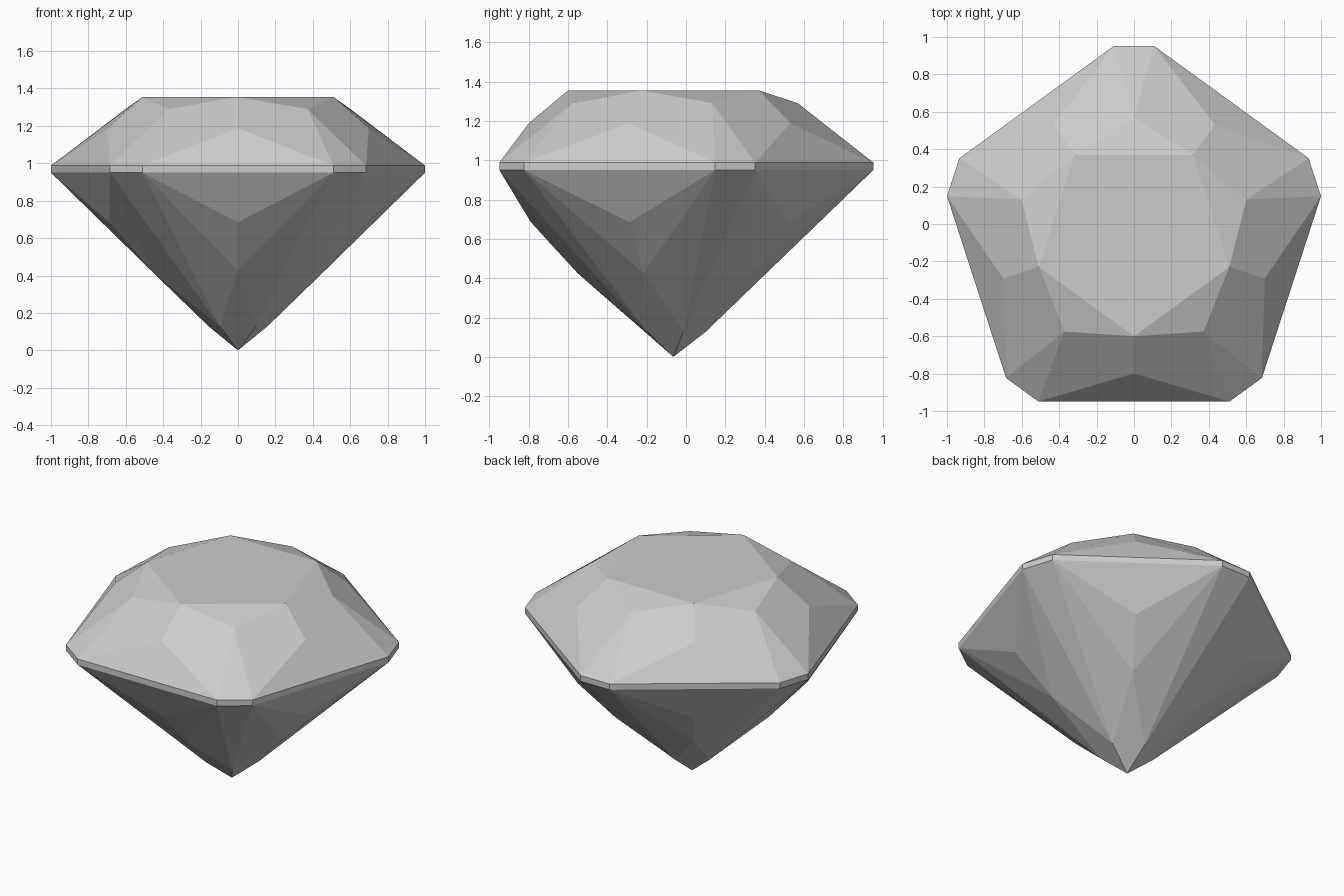
import bpy
import bmesh
from math import sin, cos, radians

cube = bpy.data.objects.get("Cube")
if cube:
    bpy.data.objects.remove(cube)

SIDES = 5
CENTRE_Y = -0.064
STEP = 360 / SIDES

mat = bpy.data.materials.new("pale grey stone")
mat.use_nodes = True
COLOUR = (0.6, 0.6, 0.6, 1)
mat.diffuse_color = COLOUR
mat.node_tree.nodes["Principled BSDF"].inputs["Base Color"].default_value = COLOUR

bm = bmesh.new()


def ring(radius, z, angle):
    """Five points, one per side, starting at the given angle."""
    pts = []
    for k in range(SIDES):
        a = radians(angle + k * STEP)
        pts.append(bm.verts.new((radius * cos(a), CENTRE_Y + radius * sin(a), z)))
    return pts


# Rings: long sides start at -90 degrees, blunt corners at -54
SIDE, CORNER, HALF = -90, -54, 6
table = ring(0.536, 1.355, SIDE)
star = ring(0.632, 1.29, CORNER)
crown = ring(0.735, 1.188, SIDE)
top_a = ring(1.022, 0.988, CORNER - HALF)
top_b = ring(1.022, 0.988, CORNER + HALF)
low_a = ring(1.022, 0.95, CORNER - HALF)
low_b = ring(1.022, 0.95, CORNER + HALF)
pavilion = ring(0.725, 0.685, SIDE)
lower = ring(0.487, 0.425, SIDE)
tip_ring = ring(0.165, 0.128, CORNER)
tip = bm.verts.new((0, CENTRE_Y, 0))

bm.faces.new(table)
for i in range(SIDES):
    n, p = (i + 1) % SIDES, i - 1
    facets = [
        # crown
        (table[i], star[i], table[n]),
        (table[i], crown[i], top_a[i], star[i]),
        (table[n], star[i], top_b[i], crown[n]),
        (star[i], top_a[i], top_b[i]),
        (crown[i], top_b[p], top_a[i]),
        # girdle band
        (top_a[i], low_a[i], low_b[i], top_b[i]),
        (top_b[p], low_b[p], low_a[i], top_a[i]),
        # pavilion
        (low_b[p], pavilion[i], low_a[i]),
        (pavilion[i], lower[i], low_a[i]),
        (pavilion[i], low_b[p], lower[i]),
        (lower[i], tip_ring[i], low_a[i]),
        (lower[i], low_b[p], tip_ring[p]),
        (low_a[i], tip_ring[i], low_b[i]),
        (lower[i], tip_ring[p], tip, tip_ring[i]),
    ]
    for f in facets:
        bm.faces.new(f)
bmesh.ops.recalc_face_normals(bm, faces=bm.faces)

mesh = bpy.data.meshes.new("cut_gem")
bm.to_mesh(mesh)
bm.free()
mesh.materials.append(mat)
gem = bpy.data.objects.new("cut_gem", mesh)
bpy.context.collection.objects.link(gem)
